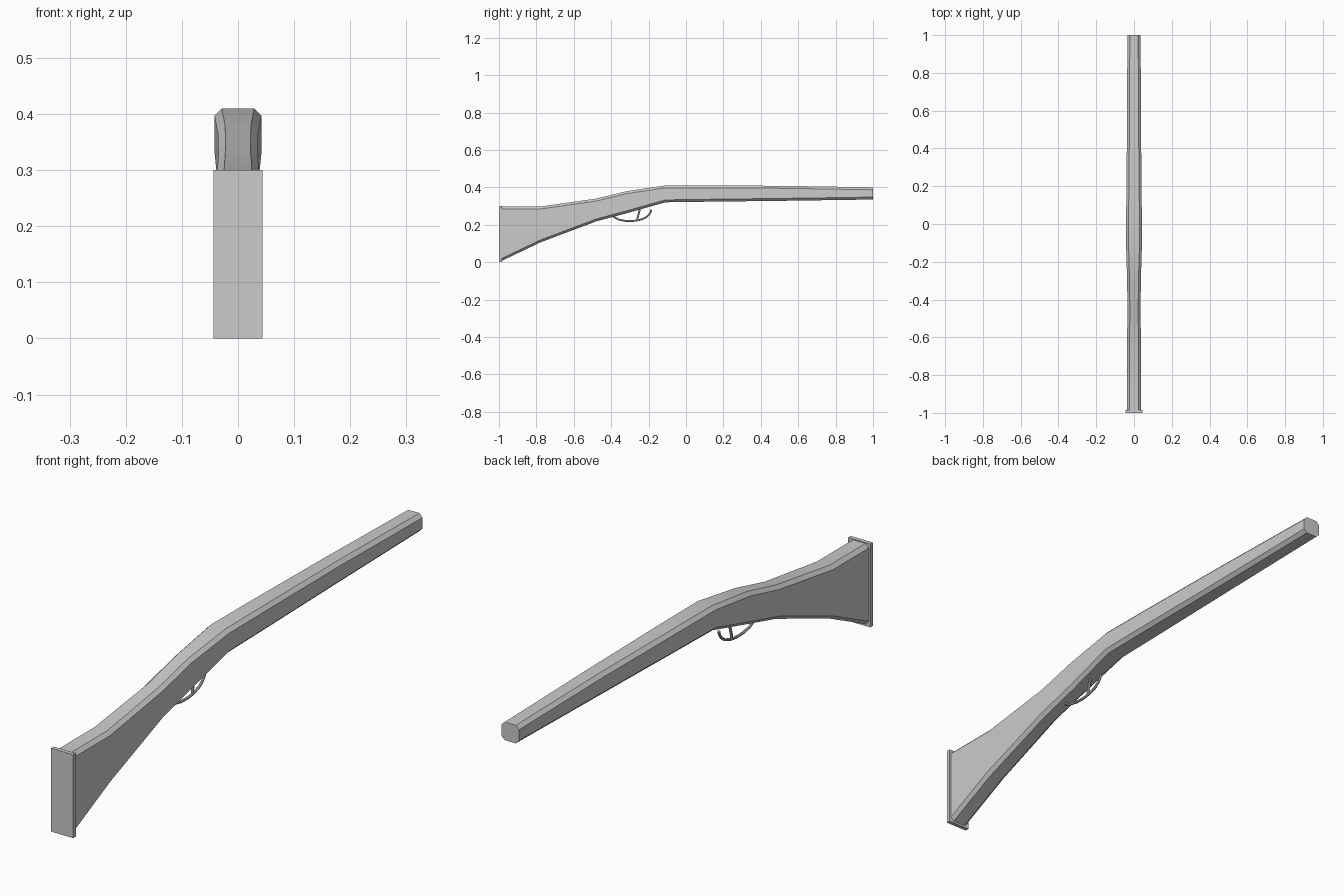
import bpy, bmesh, math

if "Cube" in bpy.data.objects:
    bpy.data.objects.remove(bpy.data.objects["Cube"])

grey = bpy.data.materials.new("plain grey")
grey.diffuse_color = (0.6, 0.6, 0.6, 1)
grey.use_nodes = True
grey.node_tree.nodes["Principled BSDF"].inputs["Base Color"].default_value = grey.diffuse_color


def mesh_object(name, bm, smooth=False):
    bmesh.ops.recalc_face_normals(bm, faces=bm.faces[:])
    me = bpy.data.meshes.new(name)
    bm.to_mesh(me)
    bm.free()
    me.materials.append(grey)
    ob = bpy.data.objects.new(name, me)
    bpy.context.collection.objects.link(ob)
    if smooth:
        bpy.ops.object.select_all(action='DESELECT')
        ob.select_set(True)
        bpy.context.view_layer.objects.active = ob
        bpy.ops.object.shade_smooth_by_angle(angle=math.radians(25))
    return ob


def loft(name, rings, smooth=False):
    bm = bmesh.new()
    loops = [[bm.verts.new(p) for p in r] for r in rings]
    n = len(loops[0])
    for a, b in zip(loops, loops[1:]):
        for i in range(n):
            j = (i + 1) % n
            bm.faces.new((a[i], a[j], b[j], b[i]))
    bm.faces.new(loops[0])
    bm.faces.new(loops[-1])
    return mesh_object(name, bm, smooth)


def octagon(y, top, bottom, half, chamfer):
    # chamfered rectangle across the length
    t, b, f = top - chamfer, bottom + chamfer, half - chamfer
    right = [(f, bottom), (half, b), (half, t), (f, top)]
    left = [(-x, z) for x, z in reversed(right)]
    return [(x, y, z) for x, z in right + left]


# Stock and barrel in one body: y, top, bottom, half width
stations = [(-0.985, 0.297, 0.007, 0.038), (-0.78, 0.297, 0.105, 0.038),
            (-0.48, 0.34, 0.218, 0.035), (-0.315, 0.38, 0.262, 0.036),
            (-0.11, 0.41, 0.32, 0.042), (0.1, 0.41, 0.323, 0.041),
            (0.52, 0.408, 0.328, 0.037), (1.0, 0.4, 0.335, 0.035)]
loft("stock_and_barrel", [octagon(y, t, b, h, 0.013) for y, t, b, h in stations], True)

# Butt plate
w = 0.044
loft("butt_plate", [[(-w, y, 0), (w, y, 0), (w, y, 0.3), (-w, y, 0.3)] for y in (-1.0, -0.985)])


def rod(name, path, radius, sides=8):
    # round bar following a path of (y, z) points
    rings = []
    for i, (y, z) in enumerate(path):
        y0, z0 = path[max(i - 1, 0)]
        y1, z1 = path[min(i + 1, len(path) - 1)]
        d = math.hypot(y1 - y0, z1 - z0)
        ny, nz = -(z1 - z0) / d, (y1 - y0) / d
        ring = []
        for k in range(sides):
            a = 2 * math.pi * k / sides
            c, s = radius * math.cos(a), radius * math.sin(a)
            ring.append((c, y + s * ny, z + s * nz))
        rings.append(ring)
    loft(name, rings, True)


# Trigger guard and trigger
rod("trigger_guard", [(-0.395, 0.255), (-0.383, 0.24), (-0.36, 0.228), (-0.325, 0.221),
                      (-0.285, 0.22), (-0.25, 0.225), (-0.22, 0.236), (-0.2, 0.251),
                      (-0.19, 0.266), (-0.186, 0.28)], 0.005)
rod("trigger", [(-0.243, 0.3), (-0.25, 0.27), (-0.257, 0.245), (-0.26, 0.228)], 0.005)
